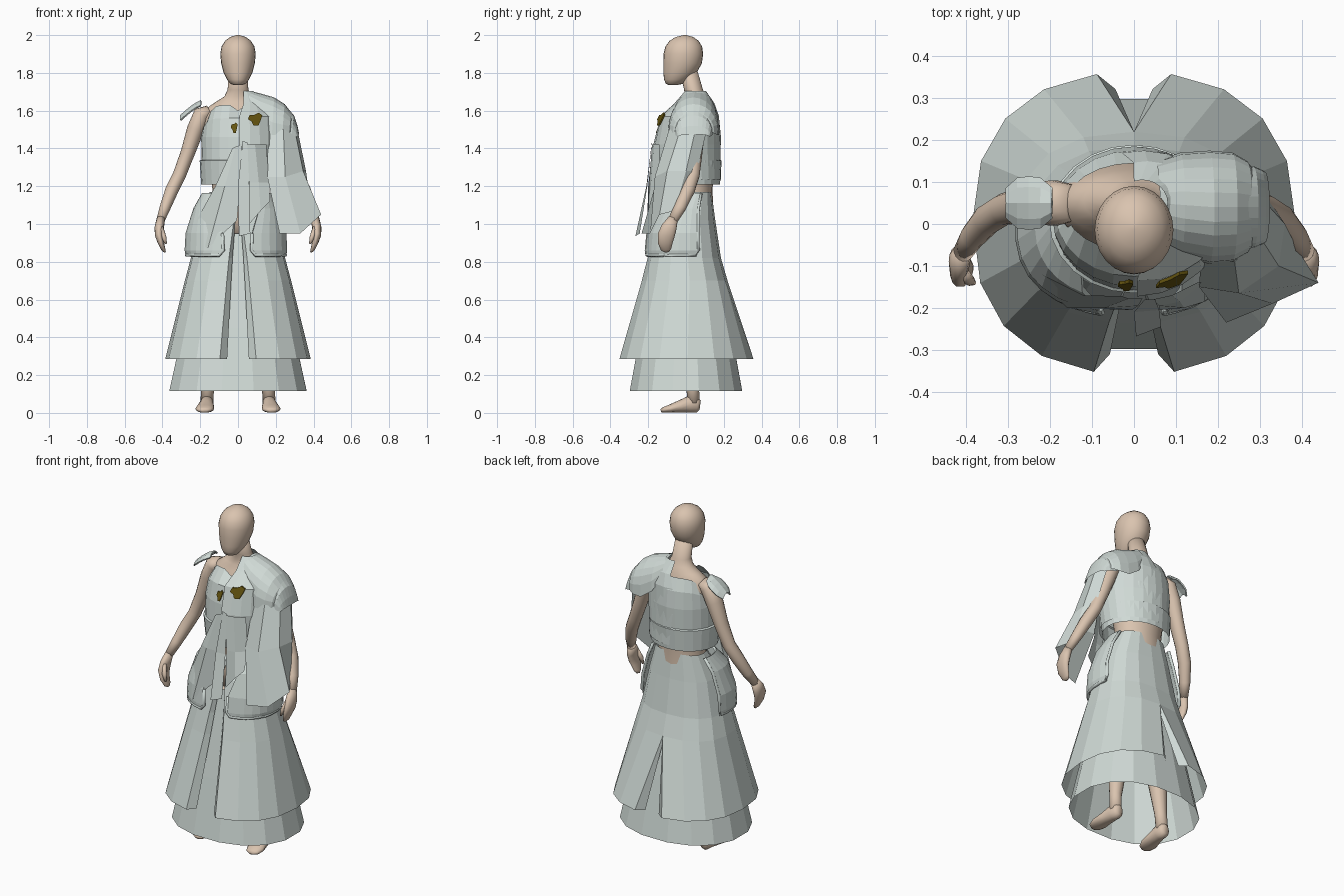
import bpy, bmesh, math
from mathutils import Vector


def material(name, rgb):
    m = bpy.data.materials.new(name)
    m.diffuse_color = (*rgb, 1)
    return m


CLOTH = material("pale grey cloth", (0.63, 0.70, 0.67))
SKIN = material("skin", (0.70, 0.55, 0.43))
GOLD = material("dark gold", (0.13, 0.09, 0.005))


def grid(name, rows, mat, closed=False, cap=False, smooth=False, thick=0):
    """Skin a list of equally long point rows."""
    bm = bmesh.new()
    vs = [[bm.verts.new(p) for p in r] for r in rows]
    n = len(rows[0])
    for a, b in zip(vs, vs[1:]):
        for i in range(n if closed else n - 1):
            j = (i + 1) % n
            bm.faces.new((a[i], a[j], b[j], b[i]))
    if cap:
        bm.faces.new(vs[0])
        bm.faces.new(vs[-1])
    bmesh.ops.recalc_face_normals(bm, faces=bm.faces)
    me = bpy.data.meshes.new(name)
    bm.to_mesh(me)
    bm.free()
    me.materials.append(mat)
    for p in me.polygons:
        p.use_smooth = smooth
    ob = bpy.data.objects.new(name, me)
    bpy.context.collection.objects.link(ob)
    if thick:
        s = ob.modifiers.new("thickness", 'SOLIDIFY')
        s.thickness = thick
        s.offset = 0
    return ob


def spow(v, e):
    return math.copysign(abs(v) ** e, v)


def ring(z, cx, cy, rx, ry, a0=0, a1=360, n=16, e=1.0):
    """Horizontal arc; 0 degrees is the front, 90 is +x."""
    full = abs(a1 - a0) >= 360
    out = []
    for i in range(n if full else n + 1):
        a = math.radians(a0 + (a1 - a0) * i / n)
        out.append((cx + rx * spow(math.sin(a), e), cy - ry * spow(math.cos(a), e), z))
    return out


def tube(name, pts, mat, n=14):
    """Limb along (x, y, z, radius, depth radius) points."""
    ps = [Vector(p[:3]) for p in pts]
    rows = []
    for i, p in enumerate(ps):
        t = (ps[min(i + 1, len(ps) - 1)] - ps[max(i - 1, 0)]).normalized()
        ref = Vector((0, 1, 0)) if abs(t.y) < 0.9 else Vector((0, 0, 1))
        u = t.cross(ref).normalized()
        v = u.cross(t)
        ru, rv = pts[i][3], pts[i][4]
        rows.append([p + u * ru * math.cos(k * math.tau / n) + v * rv * math.sin(k * math.tau / n)
                     for k in range(n)])
    return grid(name, rows, mat, True, True, True)


# Mannequin head, neck and torso
head = [(1.735, -.07, .02, .02), (1.742, -.062, .04, .045), (1.765, -.05, .058, .066),
        (1.80, -.032, .076, .088), (1.85, -.018, .089, .102), (1.90, -.014, .094, .105),
        (1.94, -.012, .087, .097), (1.97, -.01, .068, .077), (1.99, -.008, .041, .046), (2.0, -.006, .008, .008)]
grid("head", [ring(z, 0, cy, rx, ry, n=24) for z, cy, rx, ry in head], SKIN, True, True, True)
torso = [(.95, .02, .17, .13), (1.08, .03, .15, .115), (1.18, .035, .135, .105), (1.3, .03, .15, .12),
         (1.45, .03, .175, .125), (1.56, .045, .185, .10), (1.61, .05, .17, .08), (1.645, .055, .12, .066),
         (1.675, .05, .072, .056), (1.71, .04, .055, .05), (1.83, .01, .048, .045)]
grid("torso", [ring(z, 0, cy, rx, ry, n=24) for z, cy, rx, ry in torso], SKIN, True, True, True)

# Arms, hands, legs and feet
for s, side in ((-1, "right"), (1, "left")):
    tube(side + "_arm", [(s * x, y, z, a, b) for x, y, z, a, b in (
        (.15, .05, 1.60, .03, .045), (.19, .05, 1.58, .048, .055), (.225, .05, 1.50, .046, .052),
        (.265, .045, 1.38, .038, .043), (.31, .035, 1.26, .035, .038), (.35, .01, 1.18, .035, .037),
        (.385, -.03, 1.09, .029, .032), (.41, -.07, 1.02, .022, .026))], SKIN)
    tube(side + "_hand", [(s * x, y, z, a, b) for x, y, z, a, b in (
        (.408, -.067, 1.03, .022, .026), (.417, -.09, .98, .025, .042), (.418, -.105, .94, .022, .046),
        (.408, -.11, .90, .016, .040), (.395, -.105, .865, .011, .028), (.387, -.10, .852, .005, .012))], SKIN)
    tube(side + "_thumb", [(s * .41, -.115, .98, .015, .015), (s * .392, -.135, .93, .013, .013),
                           (s * .382, -.14, .895, .006, .006)], SKIN, 8)
    tube(side + "_leg", [(s * x, y, z, r, r) for x, y, z, r in (
        (.08, .03, .95, .085), (.11, .02, .55, .06), (.14, .03, .36, .055), (.16, .035, .15, .034),
        (.165, .04, .05, .034))], SKIN)
    tube(side + "_foot", [(s * x, y, z, a, b) for x, y, z, a, b in (
        (.163, .075, .04, .018, .025), (.163, .06, .042, .033, .042), (.165, .02, .046, .036, .046),
        (.17, -.03, .034, .043, .034), (.176, -.085, .022, .05, .022), (.178, -.12, .015, .038, .015),
        (.178, -.133, .011, .015, .008))], SKIN)

# Underskirt
under = [(.95, .18, .14), (.82, .21, .165), (.45, .295, .24), (.115, .37, .303)]
grid("underskirt", [ring(z, 0, 0, rx, ry, 11, 371, 16, .9) for z, rx, ry in under], CLOTH, True)

# Overskirt halves, open at the front and back, with turned-in front hems
over = [(1.17, .045, .15, .09, 3, 180), (1.02, .0, .205, .155, 4, 180), (.82, -.01, .25, .195, 8, 180),
        (.70, -.008, .282, .228, 9, 180), (.285, .002, .385, .36, 11, 170)]
for s, side in ((-1, "right"), (1, "left")):
    rows = []
    for z, cy, rx, ry, a0, a1 in over:
        r = ring(z, 0, cy, rx, ry, a0, a1, 8, .84)
        x, y, _ = r[0]
        bx, by, _ = r[-1]
        hem = [(x * .6, y * .88, z)]
        back = [(bx * .5, by * .9, z)]
        rows.append([(s * p[0], p[1], p[2]) for p in hem + r + back])
    grid(side + "_overskirt", rows, CLOTH)

# Hip panels with a rolled rim
for s, side, k in ((-1, "right", 1.0), (1, "left", .92)):
    rows = []
    for z, cy, rx, ry, a0, a1 in ((1.16, .03, .185, .13, 40, 108), (1.08, .0, .23, .175, 28, 108),
                                  (.95, -.01, .272, .195, 14, 108), (.86, -.01, .277, .203, 13, 108),
                                  (.835, -.01, .27, .203, 18, 104)):
        rows.append([(s * k * p[0], p[1], p[2]) for p in ring(z, 0, cy, rx, ry, a0, a1, 8, .85)])
    grid(side + "_hip_panel", rows, CLOTH, thick=.014)
    rim = [(x * 1.01, y * 1.01, z) for x, y, z in
           [r[0] for r in rows[2:4]] + rows[4] + [r[-1] for r in rows[3::-1]]]
    tube(side + "_hip_rim", [(*p, .009, .009) for p in rim], CLOTH, 6)

# Bodice with a dipped neckline and low armholes
bodice = [(1.63, .04, .165, .105), (1.56, .025, .187, .15), (1.46, .018, .195, .167),
          (1.34, .012, .193, .17), (1.335, .012, .203, .177), (1.21, .015, .195, .165)]
rows = [ring(z, 0, cy, rx, ry, n=24) for z, cy, rx, ry in bodice]
for row, amount in ((rows[0], .10), (rows[1], .06)):
    for i, (x, y, z) in enumerate(row):
        c = math.cos(i * math.tau / 24)
        dip = amount * (1 - c * c) ** 4 + (.03 if i == 0 and row is rows[0] else 0)
        row[i] = (x, y, z - dip)
grid("bodice", rows, CLOTH, True)

# One-sided mantle over the left half of the chest and back
mantle = [(1.705, .02, .05, .06, .055, 10, 200), (1.64, .03, .045, .12, .105, 0, 195),
          (1.57, .02, .02, .19, .155, -4, 195), (1.42, 0, .005, .212, .178, 2, 190),
          (1.235, 0, .008, .205, .178, 18, 185)]
grid("mantle", [ring(z, cx, cy, rx, ry, a, b, 12) for z, cx, cy, rx, ry, a, b in mantle], CLOTH)


def shoulder_arc(x, cy, ry, low, top, n=12):
    return [(x + .012 * math.sin(math.pi * i / n), cy - ry * math.cos(math.pi * i / n),
             low + (top - low) * math.sin(math.pi * i / n) ** .8) for i in range(n + 1)]


# Big domed shoulder pad and the guard below it
grid("shoulder_pad", [shoulder_arc(*a) for a in (
    (.05, .05, .10, 1.60, 1.705), (.11, .045, .125, 1.52, 1.69), (.18, .04, .135, 1.47, 1.67),
    (.235, .04, .13, 1.47, 1.635), (.27, .04, .11, 1.48, 1.59), (.285, .04, .085, 1.49, 1.545))], CLOTH)
grid("shoulder_guard", [shoulder_arc(*a) for a in (
    (.24, .04, .105, 1.48, 1.625), (.285, .04, .098, 1.47, 1.575), (.303, .04, .09, 1.465, 1.52),
    (.312, .04, .085, 1.46, 1.475))], CLOTH)

# Small plate on the bare shoulder
rows = []
for i in range(5):
    u = i / 4
    half = .062 * (1 - .45 * abs(2 * u - 1) ** 3)
    rows.append([(-.195 - .108 * u, .05 + half * v, 1.652 - .078 * u ** 1.3 - .025 * v * v)
                 for v in (-1, -.6, 0, .6, 1)])
grid("small_shoulder_plate", rows, CLOTH, thick=.008)

# Wide hanging sleeve, open at the back
grid("sleeve", [
    [(.16, -.08, 1.50), (.24, -.09, 1.50), (.30, -.03, 1.50), (.315, .05, 1.50), (.28, .11, 1.50)],
    [(.155, -.15, 1.25), (.25, -.165, 1.25), (.345, -.10, 1.28), (.36, .0, 1.28), (.32, .06, 1.28)],
    [(.22, -.235, .95), (.33, -.19, .95), (.44, -.14, 1.05), (.39, -.06, 1.07), (.34, .0, 1.12)]], CLOTH)

# Front drapes hanging from the chest
grid("right_drape", [
    [(-.03, -.172, 1.40), (-.012, -.178, 1.41), (.02, -.178, 1.42)],
    [(-.12, -.17, 1.2), (-.07, -.2, 1.2), (.01, -.195, 1.2)],
    [(-.26, -.10, .945), (-.16, -.20, .87), (-.005, -.205, 1.02)]], CLOTH)
grid("centre_drape", [
    [(.025, -.18, 1.44), (.05, -.18, 1.43)],
    [(.0, -.21, 1.2), (.06, -.205, 1.2)],
    [(.005, -.268, .935), (.065, -.245, .95)]], CLOTH)
grid("left_drape", [
    [(.045, -.18, 1.42), (.09, -.17, 1.42), (.15, -.14, 1.42)],
    [(.06, -.195, 1.22), (.11, -.185, 1.22), (.165, -.14, 1.22)],
    [(.06, -.205, 1.0), (.12, -.20, 1.07), (.17, -.185, 1.12)]], CLOTH)


# Gold brooches
def brooch(name, centre, w, h, turn):
    pts = []
    for i in range(10):
        a = i * math.tau / 10
        r = 1 if i % 3 else .65
        x = w * r * math.cos(a)
        pts.append((centre[0] + x, centre[1] + x * turn - .35 * h * r * -math.sin(a),
                    centre[2] + h * r * math.sin(a)))
    back = [(x, y + .008, z) for x, y, z in pts]
    grid(name, [pts, back], GOLD, True, True)


brooch("left_brooch", (.095, -.138, 1.555), .042, .036, .35)
brooch("centre_brooch", (-.018, -.15, 1.51), .02, .03, 0)
